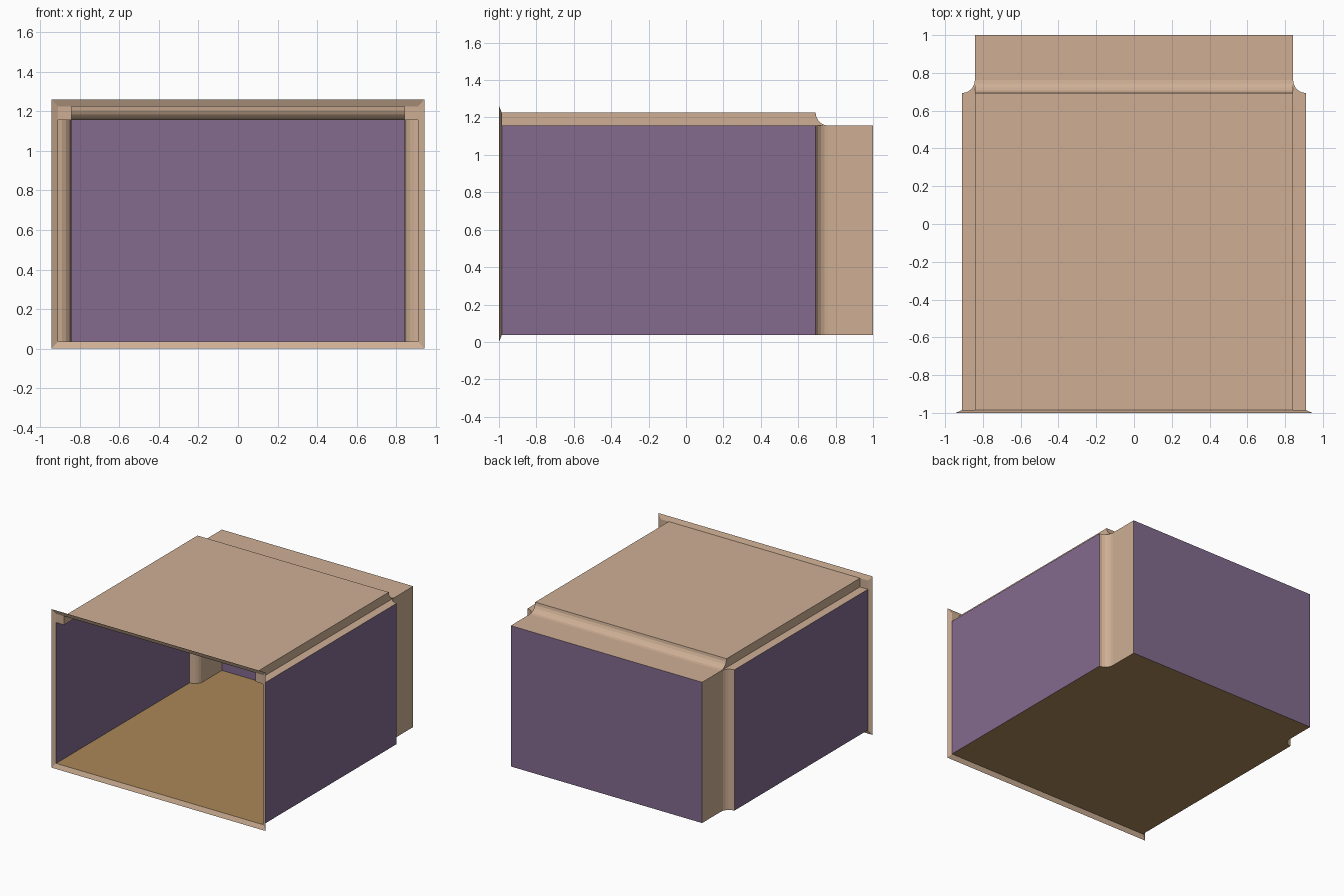
import bpy, bmesh, math
from mathutils import Vector

if "Cube" in bpy.data.objects:
    bpy.data.objects.remove(bpy.data.objects["Cube"])


def material(name, rgb):
    m = bpy.data.materials.new(name)
    m.diffuse_color = (*rgb, 1)
    m.use_nodes = True
    m.node_tree.nodes["Principled BSDF"].inputs["Base Color"].default_value = m.diffuse_color
    return m


TAN = material("tan trim", (0.62, 0.43, 0.30))
PURPLE = material("purple wall", (0.227, 0.147, 0.275))
GOLD = material("gold floor", (0.41, 0.245, 0.10))

# Main levels of the room shell
XO, XI = 0.911, 0.842           # main room / alcove half widths
YF, YB, YA, YE = -0.985, 0.693, 0.763, 1.0
Z0, ZL, ZT = 0.036, 1.156, 1.226
N = 5                           # cove segments
ANGLES = [math.pi / 2 * i / N for i in range(N + 1)]


def sheet(name, mat, polys, focus=(0, 0, 0.6), mirror=False):
    """Thin surface from polygons, each turned to face the focus point."""
    bm = bmesh.new()
    for s in ((1, -1) if mirror else (1,)):
        for poly in polys:
            f = bm.faces.new([bm.verts.new((p[0] * s, p[1], p[2])) for p in poly])
            f.normal_update()
            if f.normal.dot(Vector(focus) - f.calc_center_median()) < 0:
                f.normal_flip()
    bmesh.ops.remove_doubles(bm, verts=bm.verts, dist=1e-5)
    me = bpy.data.meshes.new(name)
    bm.to_mesh(me)
    bm.free()
    me.materials.append(mat)
    ob = bpy.data.objects.new(name, me)
    bpy.context.collection.objects.link(ob)
    return ob


def strips(a, b):
    return [(a[i], a[i + 1], b[i + 1], b[i]) for i in range(len(a) - 1)]


def wall_x(x, y0, y1, z0, z1):
    return [(x, y0, z0), (x, y1, z0), (x, y1, z1), (x, y0, z1)]


def slab_z(z, x0, x1, y0, y1):
    return [(x0, y0, z), (x1, y0, z), (x1, y1, z), (x0, y1, z)]


def wall_y(y, x0, x1, z0, z1):
    return [(x0, y, z0), (x1, y, z0), (x1, y, z1), (x0, y, z1)]


# Quarter-round coves: plan curve for the columns, profile for the ceiling
plan = [(XO - (XO - XI) * math.sin(a), YA - (YA - YB) * math.cos(a)) for a in ANGLES]
prof = [(YA - (YA - YB) * math.cos(a), ZT - (ZT - ZL) * math.sin(a)) for a in ANGLES]

# Floor following the columns into the alcove
half = [(XO, YF)] + plan + [(XI, YE)]
outline = half + [(-x, y) for x, y in reversed(half)]
sheet("floor", GOLD, [[(x, y, Z0) for x, y in outline]])

# Purple walls
sheet("side_walls", PURPLE, [wall_x(XO, YF, YB, Z0, ZL)], mirror=True)
sheet("back_wall", PURPLE, [wall_y(YE, -XI, XI, Z0, ZL)])

# Rounded columns with caps, and alcove side walls
columns = strips([(x, y, Z0) for x, y in plan], [(x, y, ZL) for x, y in plan])
columns.append([(x, y, ZL) for x, y in plan] + [(XI, YB, ZL)])
sheet("columns", TAN, columns, mirror=True)
sheet("alcove_sides", TAN, [wall_x(XI, YA, YE, Z0, ZL)], mirror=True)

# Raised ceiling, cove and lower alcove ceiling
sheet("ceiling", TAN, [slab_z(ZT, -XI, XI, YF, YB)])
sheet("ceiling_cove", TAN, strips([(-XI, y, z) for y, z in prof],
                                  [(XI, y, z) for y, z in prof]))
sheet("alcove_ceiling", TAN, [slab_z(ZL, -XI, XI, YA, YE)])

# Ledges beside the raised ceiling, with their step and cove ends
sheet("ceiling_ledges", TAN, [
    slab_z(ZL, XI, XO, YF, YB),
    wall_x(XI, YF, YB, ZL, ZT),
    [(XI, y, z) for y, z in prof] + [(XI, YB, ZL)],
], mirror=True)

# Flared front frame with corner plates
outer = [(x, -1, z) for x, z in ((-0.943, 0), (0.943, 0), (0.943, 1.261), (-0.943, 1.261))]
inner = [(x, YF, z) for x, z in ((-XO, Z0), (XO, Z0), (XO, ZT), (-XO, ZT))]
sheet("front_frame", TAN, strips(outer + outer[:1], inner + inner[:1]), focus=(0, -9, 0.6))
sheet("frame_corners", TAN, [wall_y(YF, XI, XO, ZL, ZT)], focus=(0, -9, 0.6), mirror=True)
